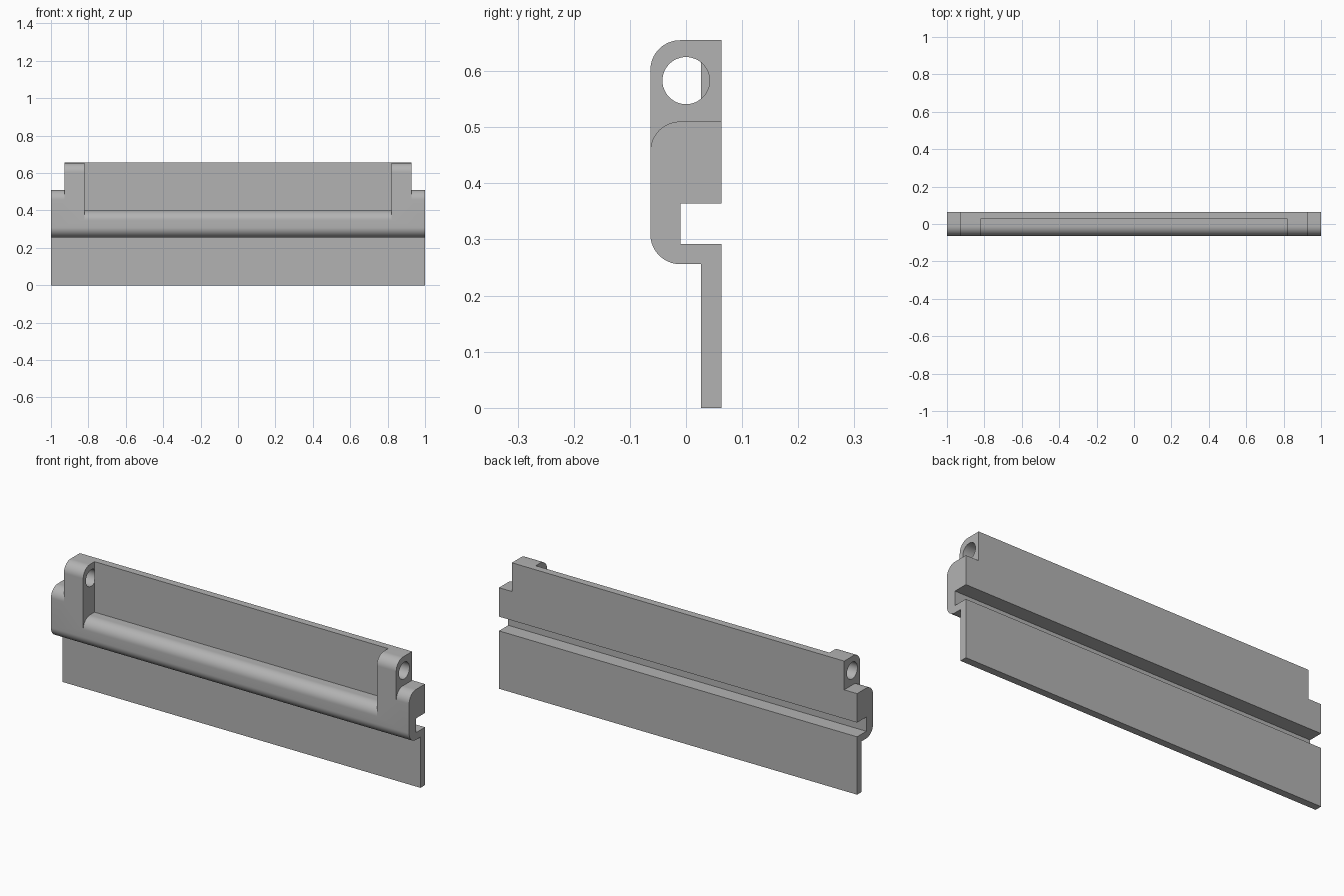
import bpy, bmesh
from math import sin, cos, pi

if "Cube" in bpy.data.objects:
    bpy.data.objects.remove(bpy.data.objects["Cube"])

FRONT, BACK, PLATE = -0.0635, 0.0635, 0.027   # depths of the main faces
R = 0.053                                     # edge rounding
TOP, END_TOP, RECESS_TOP = 0.655, 0.51, 0.40  # heights of the three steps
CHEEK_IN, CHEEK_OUT = 0.82, 0.928

grey = bpy.data.materials.new("grey")
grey.use_nodes = True
color = (0.45, 0.45, 0.45, 1)
grey.diffuse_color = color
grey.node_tree.nodes["Principled BSDF"].inputs["Base Color"].default_value = color


def arc(cy, cz, r, start, end, n=16):
    angles = [start + (end - start) * i / n for i in range(n + 1)]
    return [(cy + r * cos(a), cz + r * sin(a)) for a in angles]


def rounded_top(z):
    """Front edge rounded from the front face up to height z."""
    return arc(FRONT + R, z - R, R, pi, pi / 2)


def extrude(name, profile, x0, x1):
    """Extrude a (y, z) profile along x."""
    bm = bmesh.new()
    face = bm.faces.new([bm.verts.new((x0, y, z)) for y, z in profile])
    out = bmesh.ops.extrude_face_region(bm, geom=[face])
    moved = [v for v in out["geom"] if isinstance(v, bmesh.types.BMVert)]
    bmesh.ops.translate(bm, verts=moved, vec=(x1 - x0, 0, 0))
    bmesh.ops.recalc_face_normals(bm, faces=bm.faces)
    mesh = bpy.data.meshes.new(name)
    bm.to_mesh(mesh)
    bm.free()
    mesh.materials.append(grey)
    obj = bpy.data.objects.new(name, mesh)
    bpy.context.collection.objects.link(obj)
    return obj


def cut(target, cutter):
    cutter.hide_render = True
    mod = target.modifiers.new("cut", "BOOLEAN")
    mod.operation, mod.solver, mod.object = "DIFFERENCE", "EXACT", cutter
    bpy.context.view_layer.objects.active = target
    bpy.ops.object.modifier_apply(modifier=mod.name)
    bpy.data.objects.remove(cutter)


def above(z, back):
    """Space above a rounded step, reaching back to the given depth."""
    return [(-0.2, z - R)] + rounded_top(z) + [(back, z), (back, 0.8), (-0.2, 0.8)]


# Full-length body: lower plate, rounded bar and rear groove
body = extrude("hinge_rail", rounded_top(TOP) + [
    (BACK, TOP), (BACK, 0.364), (-0.01, 0.364), (-0.01, 0.292), (BACK, 0.292),
    (BACK, 0), (PLATE, 0), (PLATE, 0.256),
] + arc(FRONT + R, 0.256 + R, R, -pi / 2, -pi), -1, 1)

# Front recess between the two cheeks
cut(body, extrude("recess_cutter", above(RECESS_TOP, PLATE), -CHEEK_IN, CHEEK_IN))

# Lowered ends and pin holes, mirrored left and right
for side in (-1, 1):
    cut(body, extrude("end_cutter", above(END_TOP, 0.2), side * CHEEK_OUT, side * 1.2))
    hole = arc(0, 0.583, 0.042, 0, 2 * pi, 48)[:-1]
    cut(body, extrude("pin_hole_cutter", hole, side * CHEEK_IN, side * 1.2))

body.select_set(True)
bpy.context.view_layer.objects.active = body
bpy.ops.object.shade_smooth_by_angle()
